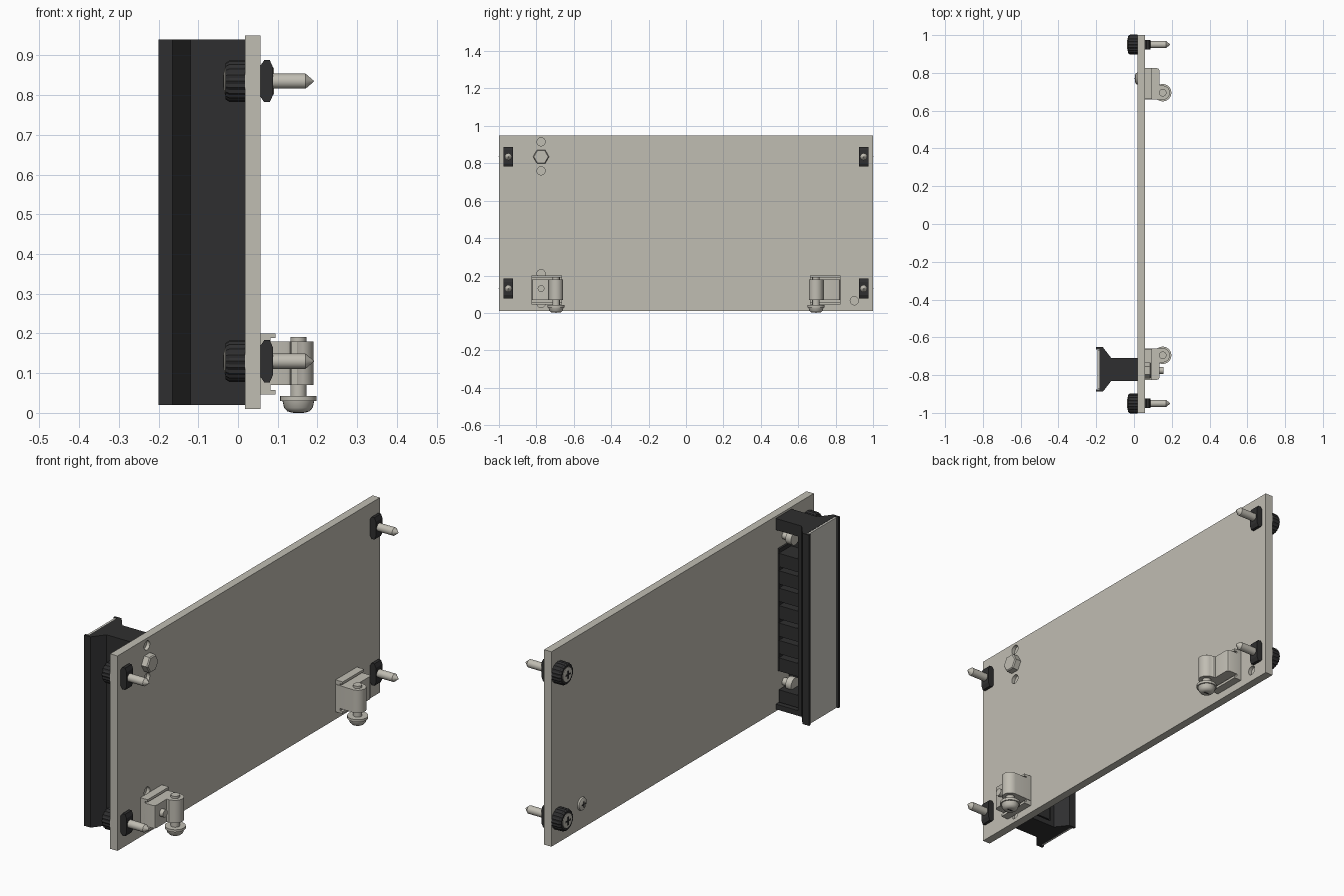
import bpy, bmesh, math

if "Cube" in bpy.data.objects:
    bpy.data.objects.remove(bpy.data.objects["Cube"], do_unlink=True)


def material(name, col):
    m = bpy.data.materials.new(name)
    m.diffuse_color = (*col, 1)
    m.use_nodes = True
    for n in m.node_tree.nodes:
        if n.type == 'BSDF_PRINCIPLED':
            n.inputs["Base Color"].default_value = (*col, 1)
    return m


METAL = material("warm grey metal", (0.53, 0.51, 0.45))
LABEL = material("pale label grey", (0.60, 0.59, 0.54))
BLACK = material("black plastic", (0.028, 0.028, 0.029))


def finish(bm, name, mat, smooth=False):
    bmesh.ops.recalc_face_normals(bm, faces=bm.faces)
    me = bpy.data.meshes.new(name)
    bm.to_mesh(me)
    bm.free()
    ob = bpy.data.objects.new(name, me)
    bpy.context.scene.collection.objects.link(ob)
    me.materials.append(mat)
    if smooth:
        bpy.ops.object.select_all(action='DESELECT')
        ob.select_set(True)
        bpy.context.view_layer.objects.active = ob
        bpy.ops.object.shade_smooth_by_angle(angle=math.radians(35))
    return ob


def box(name, x, y, z, mat):
    """Box from three (low, high) ranges."""
    bm = bmesh.new()
    bmesh.ops.create_cube(bm, size=1)
    for v in bm.verts:
        v.co = [(r[0] + r[1]) / 2 + c * (r[1] - r[0]) for c, r in zip(v.co, (x, y, z))]
    return finish(bm, name, mat)


def prism(name, pts, a, b, mat, axis='z', smooth=False):
    """Extrude a closed profile along z (points are x, y) or y (points are x, z)."""
    bm = bmesh.new()
    place = (lambda p, w: (p[0], p[1], w)) if axis == 'z' else (lambda p, w: (p[0], w, p[1]))
    lo = [bm.verts.new(place(p, a)) for p in pts]
    hi = [bm.verts.new(place(p, b)) for p in pts]
    n = len(pts)
    for i in range(n):
        j = (i + 1) % n
        bm.faces.new((lo[i], lo[j], hi[j], hi[i]))
    bm.faces.new(lo)
    bm.faces.new(hi)
    return finish(bm, name, mat, smooth)


def lathe(name, prof, axis, centre, mat, seg=24, smooth=True, knurl=0.0):
    """Turn (position, radius) pairs round the x or z axis; centre is the other two coordinates."""
    bm = bmesh.new()
    rings = []
    for t, r in prof:
        ring = []
        for i in range(seg):
            a = 2 * math.pi * i / seg
            k = r - knurl * (i % 2)
            u, v = centre[0] + k * math.cos(a), centre[1] + k * math.sin(a)
            ring.append(bm.verts.new((t, u, v) if axis == 'x' else (u, v, t)))
        rings.append(ring)
    for p, q in zip(rings, rings[1:]):
        for i in range(seg):
            j = (i + 1) % seg
            bm.faces.new((p[i], p[j], q[j], q[i]))
    bm.faces.new(rings[0])
    bm.faces.new(rings[-1])
    return finish(bm, name, mat, smooth)


def cross(name, x, y, z, r):
    """Thin dark cross on a screw head facing -x."""
    box(name + "_bar", (x - 0.001, x + 0.002), (y - r, y + r), (z - r / 5, z + r / 5), BLACK)
    box(name + "_post", (x - 0.0015, x + 0.002), (y - r / 5, y + r / 5), (z - r, z + r), BLACK)


# Panel with small blind holes on its inner face
FRONT, BACK = 0.018, 0.057
panel = box("panel", (FRONT, BACK), (-1, 1), (0.01, 0.95), METAL)
HY = -0.775
for i, (y, z) in enumerate([(HY, 0.915), (HY, 0.76), (HY, 0.21), (HY, 0.05), (0.9, 0.065)]):
    cut = lathe(f"hole_cutter_{i}", [(0.04, 0.022), (0.08, 0.022)], 'x', (y, z), METAL, smooth=False)
    cut.hide_render = True
    cut.hide_viewport = True
    cut.display_type = 'WIRE'
    mod = panel.modifiers.new(f"hole_{i}", 'BOOLEAN')
    mod.operation = 'DIFFERENCE'
    mod.solver = 'EXACT'
    mod.object = cut
bpy.context.view_layer.update()
baked = bpy.data.meshes.new_from_object(panel.evaluated_get(bpy.context.evaluated_depsgraph_get()))
panel.modifiers.clear()
panel.data = baked
for ob in [o for o in bpy.data.objects if o.name.startswith("hole_cutter")]:
    bpy.data.objects.remove(ob, do_unlink=True)

# Captive thumbscrews in the four corners
for y in (-0.95, 0.95):
    for z in (0.13, 0.835):
        lathe("thumbscrew_knob", [(FRONT, 0.052), (-0.022, 0.052), (-0.031, 0.046)], 'x', (y, z),
              BLACK, 40, False, 0.003)
        lathe("thumbscrew_face", [(-0.029, 0.036), (-0.033, 0.034), (-0.036, 0.022)], 'x', (y, z), METAL)
        cross("thumbscrew_slot", -0.036, y, z, 0.02)
        lathe("thumbscrew_shaft", [(BACK - 0.01, 0.019), (0.17, 0.019), (0.191, 0.001)], 'x', (y, z), METAL)
        prism("thumbscrew_retainer",
              [(BACK, z - 0.04), (0.066, z - 0.053), (0.08, z - 0.053), (0.088, z - 0.035),
               (0.088, z + 0.035), (0.08, z + 0.053), (0.066, z + 0.053), (BACK, z + 0.04)],
              y - 0.025, y + 0.025, BLACK, 'y')

# Handle: flared grip with a hollow stem open on the +y side
prism("handle",
      [(FRONT, -0.83), (-0.12, -0.83), (-0.165, -0.888), (-0.2, -0.888), (-0.2, -0.876),
       (-0.182, -0.876), (-0.182, -0.664), (-0.2, -0.664), (-0.2, -0.652), (-0.165, -0.652),
       (-0.12, -0.71), (-0.1, -0.71), (-0.1, -0.81), (FRONT, -0.81)], 0.02, 0.94, BLACK)
cells = [(0.02, 0.045), (0.055, 0.115), (0.885, 0.94)]
cells += [(0.205 + 0.084 * i, 0.269 + 0.084 * i) for i in range(7)]
for z in cells:
    cap = z[0] == 0.02 or z[1] == 0.94
    box("handle_end" if cap else "handle_rib", (-0.1, FRONT if cap else 0.006),
        (-0.81, -0.71 if cap else -0.716), z, BLACK)
box("handle_inner_wall", (0.008, FRONT), (-0.81, -0.725), (0.2, 0.79), BLACK)
box("handle_label", (-0.192, -0.182), (-0.874, -0.666), (0.021, 0.939), LABEL)

# Bolts holding the handle, and the nut at the top
for z, end in ((0.835, 0.088), (0.13, 0.155)):
    lathe("handle_bolt", [(-0.04, 0.032), (-0.01, 0.032), (-0.01, 0.018), (end, 0.018)], 'x', (HY, z), METAL)
lathe("handle_nut", [(BACK, 0.043), (0.085, 0.043), (0.09, 0.038)], 'x', (HY, 0.835), METAL, 6, False)

# Corner brackets, each with a vertical clamping screw
for s in (-1, 1):
    cx, cy, r = 0.152, 0.695, 0.038
    lug = [(cx + r * math.cos(a), cy + r * math.sin(a))
           for a in [math.radians(90 - 18 * i) for i in range(11)]]
    outline = [(BACK, 0.66), (BACK, 0.825), (0.122, 0.825), (0.131, 0.821), (0.135, 0.812),
               (0.135, 0.736), (0.148, 0.736)] + lug
    prism("bracket_body", [(x, s * y) for x, y in outline], 0.07, 0.18, METAL, smooth=True)
    ys = sorted((s * 0.662, s * 0.825))
    box("bracket_flange", (BACK, 0.082), ys, (0.058, 0.188), METAL)
    box("bracket_top_lip", (BACK, 0.095), ys, (0.188, 0.2), METAL)
    box("bracket_bottom_lip", (BACK, 0.095), ys, (0.046, 0.058), METAL)
    lathe("clamp_screw", [(0.001, 0.018), (0.004, 0.028), (0.013, 0.036), (0.03, 0.04), (0.03, 0.046),
                          (0.042, 0.046), (0.042, 0.02), (0.191, 0.02)], 'z', (cx, s * cy), METAL)
    box("clamp_screw_slot", (cx - 0.014, cx + 0.014), (s * cy - 0.003, s * cy + 0.003), (0, 0.002), BLACK)

# Button-head screw fixing the second bracket
lathe("bracket_screw_head", [(FRONT, 0.032), (0.011, 0.029), (0.005, 0.018)], 'x', (0.77, 0.13), METAL)
cross("bracket_screw_slot", 0.005, 0.77, 0.13, 0.014)
